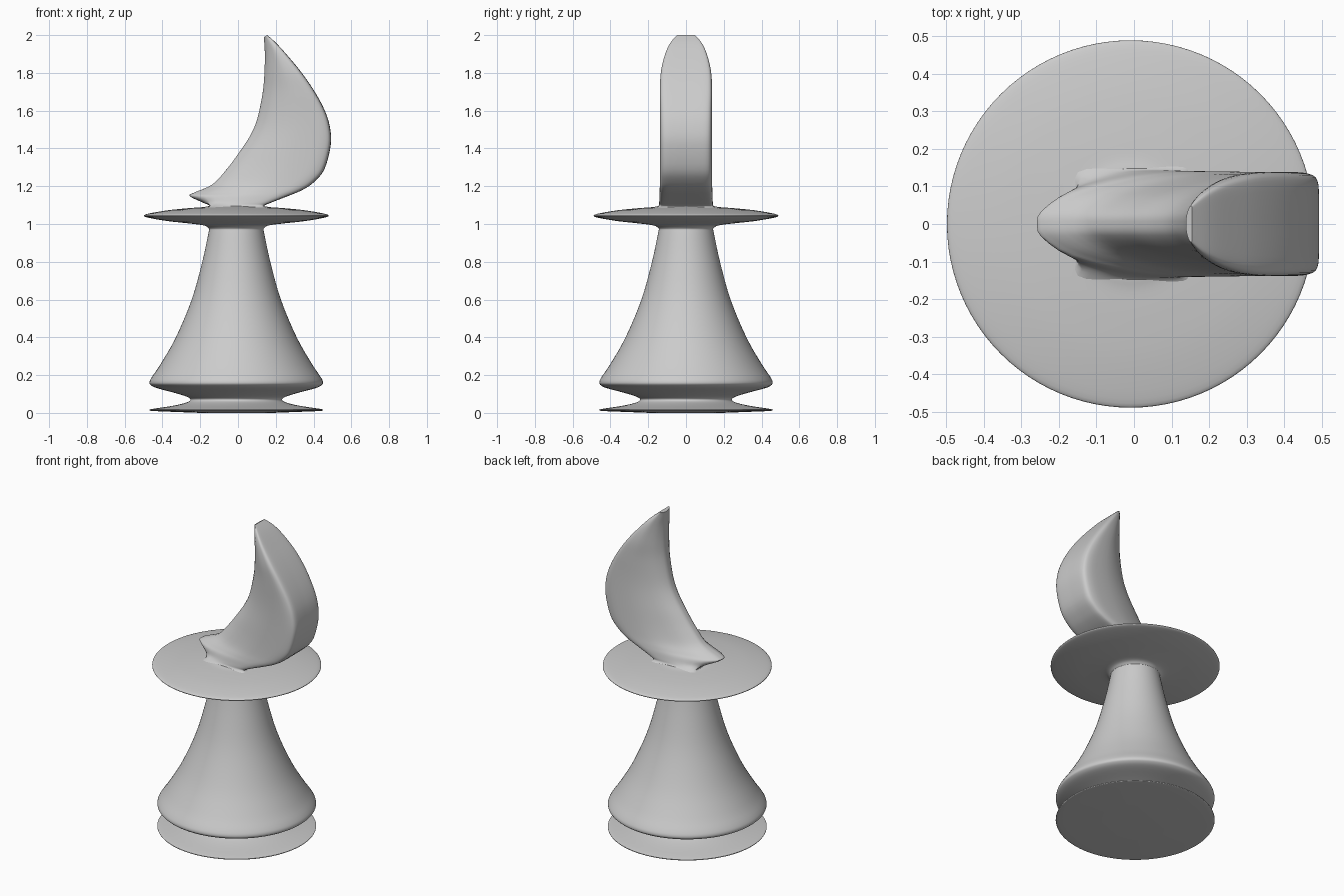
import bpy, math

CX = -0.009  # axis of the turned parts


def smooth_path(pts, steps):
    """Catmull-Rom interpolation through tuples of any length."""
    out = []
    for i in range(len(pts) - 1):
        a, b = pts[max(i - 1, 0)], pts[i]
        c, d = pts[i + 1], pts[min(i + 2, len(pts) - 1)]
        for s in range(steps):
            t = s / steps
            out.append(tuple(
                0.5 * (2 * q + (r - p) * t + (2 * p - 5 * q + 4 * r - u) * t ** 2
                       + (3 * q - p - 3 * r + u) * t ** 3)
                for p, q, r, u in zip(a, b, c, d)))
    return out + [tuple(pts[-1])]


def skin(name, rings):
    """Join equal closed rings into a smooth capped surface."""
    n = len(rings[0])
    verts = [v for ring in rings for v in ring]
    faces = []
    for r in range(len(rings) - 1):
        for i in range(n):
            j = (i + 1) % n
            faces.append((r * n + i, r * n + j, (r + 1) * n + j, (r + 1) * n + i))
    faces.append(tuple(reversed(range(n))))
    faces.append(tuple(range((len(rings) - 1) * n, len(rings) * n)))
    mesh = bpy.data.meshes.new(name)
    mesh.from_pydata(verts, [], faces)
    mesh.update()
    obj = bpy.data.objects.new(name, mesh)
    bpy.context.collection.objects.link(obj)
    bpy.context.view_layer.objects.active = obj
    obj.select_set(True)
    bpy.ops.object.shade_smooth_by_angle(angle=math.radians(50))
    obj.select_set(False)
    return obj


def lathe(name, profile, sides=96):
    rings = []
    for r, z in smooth_path(profile, 4):
        rings.append([(CX + r * math.cos(2 * math.pi * k / sides),
                       r * math.sin(2 * math.pi * k / sides), z)
                      for k in range(sides)])
    return skin(name, rings)


# Turned pedestal: thin foot, waist and flared bell
lathe("pedestal", [
    (0.19, 0.0), (0.32, 0.005), (0.44, 0.010), (0.459, 0.015), (0.445, 0.021),
    (0.34, 0.037), (0.27, 0.053), (0.243, 0.068), (0.26, 0.085), (0.33, 0.107),
    (0.42, 0.131), (0.452, 0.147), (0.459, 0.163), (0.447, 0.19), (0.40, 0.26),
    (0.32, 0.40), (0.236, 0.60), (0.18, 0.80), (0.148, 0.95), (0.144, 0.975),
    (0.155, 0.99), (0.18, 1.01)])

# Thin lens-shaped collar disc
lathe("collar", [
    (0.13, 0.96), (0.145, 0.976), (0.17, 0.992), (0.25, 1.003), (0.36, 1.015),
    (0.46, 1.032), (0.489, 1.043), (0.465, 1.055), (0.36, 1.073), (0.25, 1.084),
    (0.18, 1.089), (0.15, 1.094), (0.13, 1.096)])

# Curved blade rows: inner x, inner z, outer x, outer z, half width, boxiness
rows = [
    (-0.185, 1.075, 0.175, 1.075, 0.175, 1.0),
    (-0.150, 1.095, 0.140, 1.095, 0.146, 0.9),
    (-0.190, 1.115, 0.175, 1.113, 0.142, 0.4),
    (-0.255, 1.147, 0.270, 1.150, 0.140, 0.1),
    (-0.235, 1.165, 0.340, 1.180, 0.139, 0.0),
    (-0.135, 1.210, 0.400, 1.220, 0.138, 0.0),
    (-0.060, 1.290, 0.457, 1.290, 0.138, 0.0),
    (0.000, 1.370, 0.491, 1.420, 0.138, 0.0),
    (0.060, 1.460, 0.485, 1.520, 0.138, 0.0),
    (0.100, 1.550, 0.455, 1.610, 0.138, 0.0),
    (0.130, 1.690, 0.400, 1.710, 0.138, 0.0),
    (0.140, 1.800, 0.330, 1.810, 0.132, 0.0),
    (0.142, 1.900, 0.255, 1.900, 0.110, 0.0),
    (0.139, 1.960, 0.200, 1.960, 0.082, 0.0),
    (0.138, 1.990, 0.155, 2.000, 0.048, 0.0)]

# Half cross-sections: wedge with a flat outer face, and rounded box at the neck
wedge = [(0, 0), (0.02, 0.22), (0.18, 0.58), (0.5, 0.9), (0.8, 1.0),
         (0.94, 0.97), (0.99, 0.84), (1, 0.5), (1, 0)]
box = [(0, 0), (0, 0.5), (0.02, 0.9), (0.3, 1.0), (0.7, 1.0),
       (0.94, 0.97), (0.99, 0.84), (1, 0.5), (1, 0)]
wedge, box = smooth_path(wedge, 3), smooth_path(box, 3)

rings = []
for xi, zi, xo, zo, w, k in smooth_path(rows, 4):
    half = []
    for (ta, ya), (tb, yb) in zip(wedge, box):
        t, y = ta + (tb - ta) * k, ya + (yb - ya) * k
        half.append((xi + (xo - xi) * t, -y * w, zi + (zo - zi) * t))
    rings.append(half + [(x, -y, z) for x, y, z in half[-2:0:-1]])
skin("curved_blade", rings)
